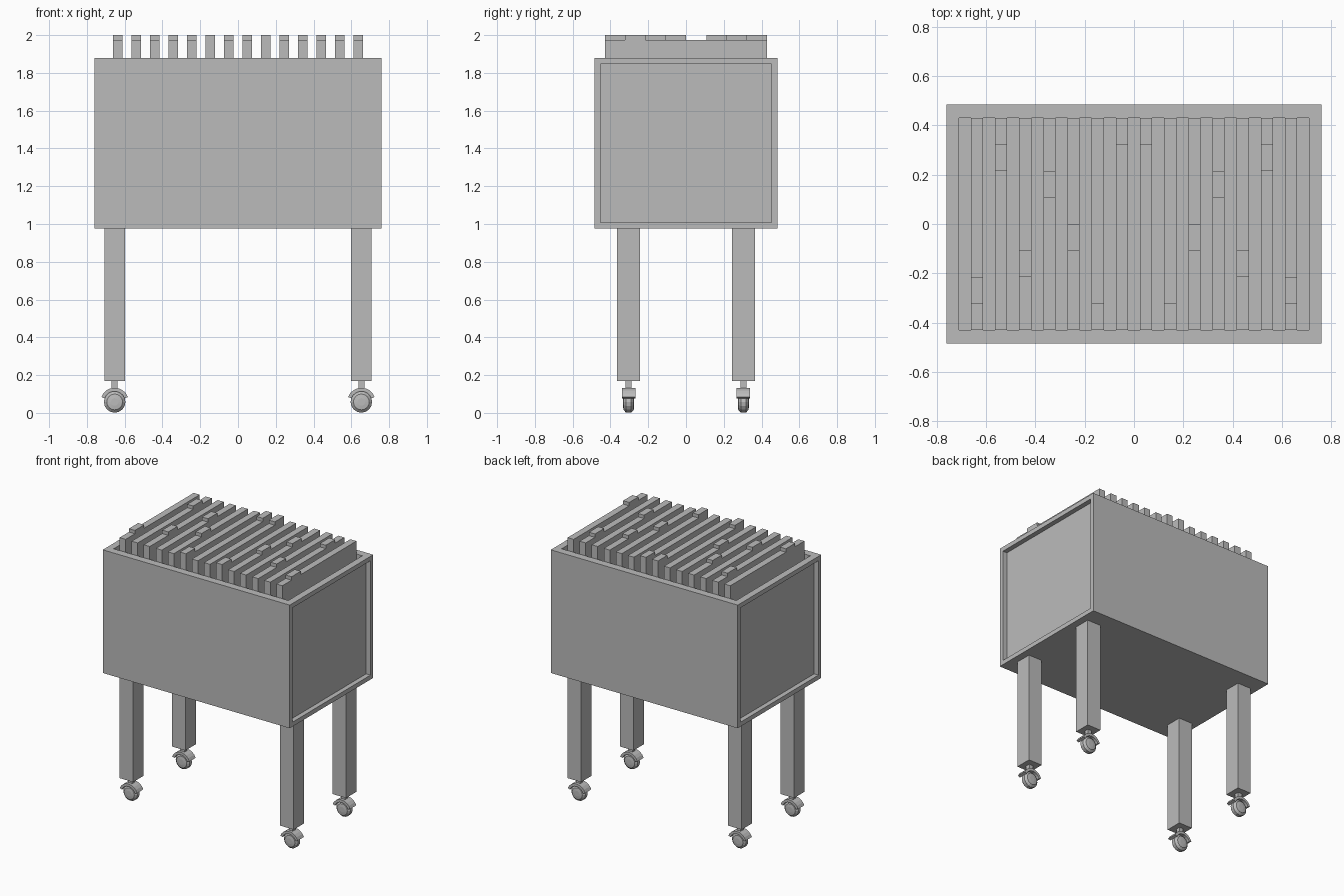
import bpy, bmesh, math
from mathutils import Vector

if "Cube" in bpy.data.objects:
    bpy.data.objects.remove(bpy.data.objects["Cube"])

grey = bpy.data.materials.new("plain_grey")
grey.diffuse_color = (0.5, 0.5, 0.5, 1)
grey.use_nodes = True
grey.node_tree.nodes["Principled BSDF"].inputs["Base Color"].default_value = grey.diffuse_color


def finish(bm, name):
    bmesh.ops.recalc_face_normals(bm, faces=bm.faces)
    me = bpy.data.meshes.new(name)
    bm.to_mesh(me)
    bm.free()
    me.materials.append(grey)
    ob = bpy.data.objects.new(name, me)
    bpy.context.collection.objects.link(ob)
    return ob


def add_box(bm, lo, hi):
    lo, hi = Vector(lo), Vector(hi)
    vs = bmesh.ops.create_cube(bm, size=1)["verts"]
    for v in vs:
        v.co = (lo + hi) / 2 + Vector([a * b for a, b in zip(v.co, hi - lo)])


def recess(bm, normal, half, depth):
    """Inset the face looking along normal to the given half sizes, then sink it."""
    bm.normal_update()
    face = max(bm.faces, key=lambda f: (round(f.normal.dot(normal), 3), f.calc_area()))
    c = face.calc_center_median()
    bmesh.ops.inset_individual(bm, faces=[face], thickness=0.03)
    for v in face.verts:
        for i in range(3):
            if half[i]:
                v.co[i] = c[i] + math.copysign(half[i], v.co[i] - c[i])
    new = bmesh.ops.extrude_discrete_faces(bm, faces=[face])["faces"][0]
    for v in new.verts:
        v.co -= normal * depth


# Open bin with framed end panels
bm = bmesh.new()
add_box(bm, (-0.76, -0.485, 0.975), (0.76, 0.485, 1.88))
recess(bm, Vector((1, 0, 0)), (0, 0.453, 0.42), 0.035)
recess(bm, Vector((-1, 0, 0)), (0, 0.453, 0.42), 0.035)
recess(bm, Vector((0, 0, 1)), (0.71, 0.43, 0), 0.86)
finish(bm, "bin")

# Hanging files, each with a raised tab in one of eight positions
slots = [2 - 1, 6, 2, 5, 3, 0, 7]
slots += slots[::-1]
tab = 0.86 / 8
for i, s in enumerate(slots):
    x = -0.637 + i * 1.274 / 13
    y0 = -0.43 + s * tab
    bm = bmesh.new()
    outline = [(-0.43, 1.02), (0.43, 1.02), (0.43, 1.975), (y0 + tab, 1.975),
               (y0 + tab, 2.0), (y0, 2.0), (y0, 1.975), (-0.43, 1.975)]
    pts = []
    for p in outline:  # drop doubled points where a tab meets the file's end
        if (s == 7 and abs(p[0] - 0.43) < 1e-4 and p[1] == 1.975) or \
           (s == 0 and abs(p[0] + 0.43) < 1e-4 and p[1] == 1.975):
            continue
        pts.append(p)
    f = bm.faces.new([bm.verts.new((x - 0.0245, y, z)) for y, z in pts])
    ext = bmesh.ops.extrude_face_region(bm, geom=[f])["geom"]
    for v in ext:
        if isinstance(v, bmesh.types.BMVert):
            v.co.x += 0.049
    finish(bm, f"file_{i + 1}")


def revolve_wheel(bm, c, n=16):
    """Lens-shaped wheel with a narrow flat tread, axle along y."""
    prof = [(0.02, -0.03), (0.042, -0.027), (0.057, -0.013),
            (0.057, 0.013), (0.042, 0.027), (0.02, 0.03)]
    rings = [[bm.verts.new(c + Vector((r * math.cos(2 * math.pi * k / n), y,
                                       r * math.sin(2 * math.pi * k / n))))
              for k in range(n)] for r, y in prof]
    for a, b in zip(rings, rings[1:]):
        for k in range(n):
            bm.faces.new((a[k], a[k - 1], b[k - 1], b[k]))
    bm.faces.new(rings[0])
    bm.faces.new(rings[-1])


def arch(bm, c, r0, r1, w, n=8):
    """Curved fender over the wheel."""
    rows = []
    for k in range(n + 1):
        t = math.radians(20 + 140 * k / n)
        rows.append([bm.verts.new(c + Vector((r * math.cos(t), y, r * math.sin(t))))
                     for r, y in ((r0, -w), (r1, -w), (r1, w), (r0, w))])
    for a, b in zip(rows, rows[1:]):
        for j in range(4):
            bm.faces.new((a[j], a[j - 1], b[j - 1], b[j]))
    bm.faces.new(rows[0])
    bm.faces.new(rows[-1])


# Four legs on casters
for sx, side in ((-1, "left"), (1, "right")):
    for sy, end in ((-1, "front"), (1, "back")):
        x, y = sx * 0.653, sy * 0.304
        c = Vector((x, y, 0.058))
        bm = bmesh.new()
        add_box(bm, (x - 0.055, y - 0.06, 0.17), (x + 0.055, y + 0.06, 0.975))
        finish(bm, f"{end}_{side}_leg")
        bm = bmesh.new()
        add_box(bm, (x - 0.016, y - 0.016, 0.125), (x + 0.016, y + 0.016, 0.172))
        finish(bm, f"{end}_{side}_caster_stem")
        bm = bmesh.new()
        arch(bm, c, 0.056, 0.075, 0.036)
        finish(bm, f"{end}_{side}_caster_fender")
        bm = bmesh.new()
        revolve_wheel(bm, c)
        finish(bm, f"{end}_{side}_caster_wheel")
